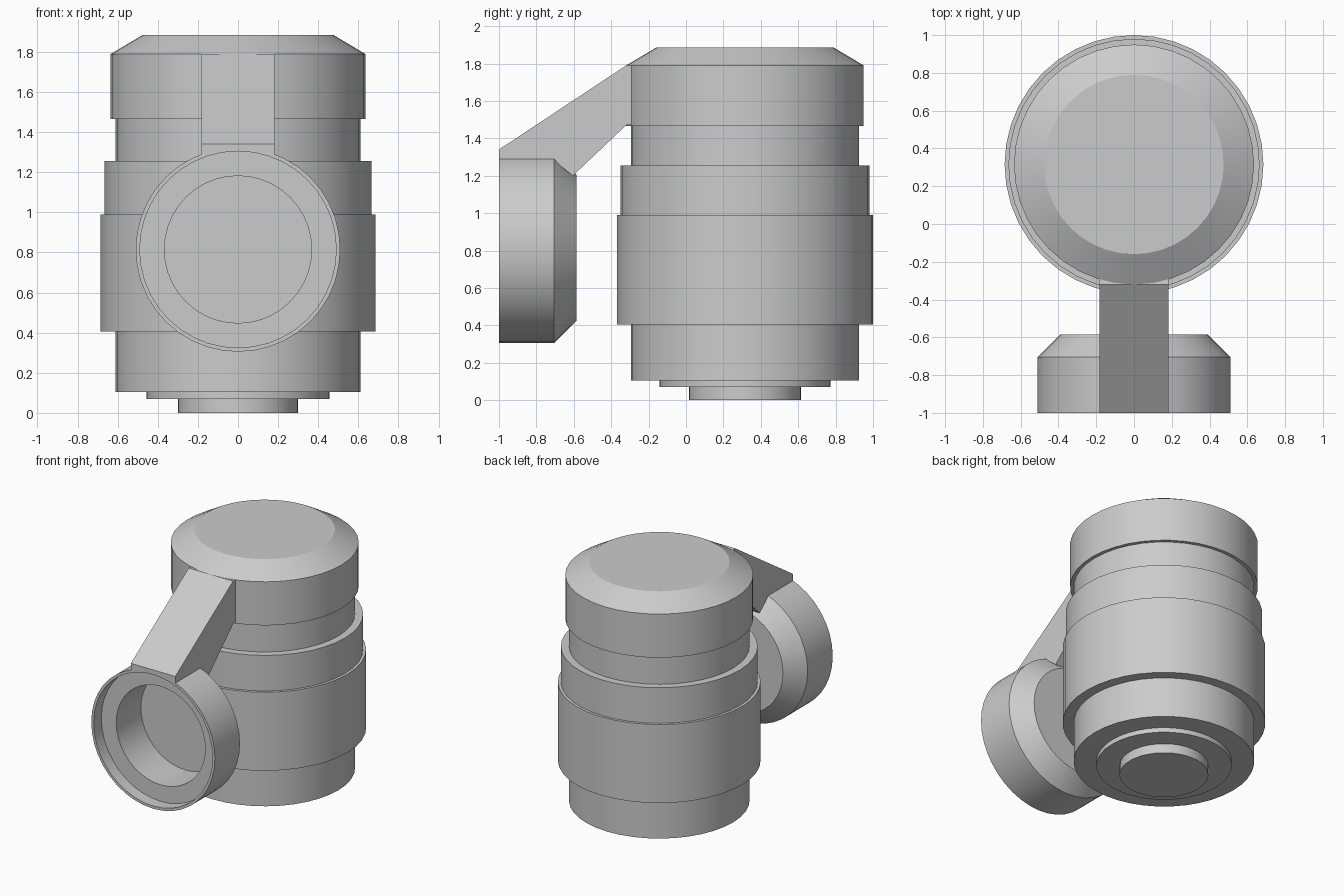
import bpy, bmesh, math
from mathutils import Matrix, Vector

cube = bpy.data.objects.get("Cube")
if cube:
    bpy.data.objects.remove(cube)

grey = bpy.data.materials.new("plain grey")
grey.use_nodes = True
colour = (0.6, 0.6, 0.6, 1)
grey.diffuse_color = colour
grey.node_tree.nodes["Principled BSDF"].inputs["Base Color"].default_value = colour


def finish(bm, name):
    bmesh.ops.recalc_face_normals(bm, faces=bm.faces)
    mesh = bpy.data.meshes.new(name)
    bm.to_mesh(mesh)
    bm.free()
    mesh.materials.append(grey)
    obj = bpy.data.objects.new(name, mesh)
    bpy.context.collection.objects.link(obj)
    bpy.ops.object.select_all(action='DESELECT')
    obj.select_set(True)
    bpy.context.view_layer.objects.active = obj
    bpy.ops.object.shade_smooth_by_angle(angle=math.radians(30))
    return obj


def lathe(name, profile, matrix, sides=40):
    """Closed solid from (radius, height) rings, capped at both ends."""
    bm = bmesh.new()
    rings = []
    for r, h in profile:
        rings.append([bm.verts.new(matrix @ Vector((
            r * math.cos(math.tau * i / sides), r * math.sin(math.tau * i / sides), h)))
            for i in range(sides)])
    for a, b in zip(rings, rings[1:]):
        for i in range(sides):
            j = (i + 1) % sides
            bm.faces.new((a[i], a[j], b[j], b[i]))
    bm.faces.new(rings[0])
    bm.faces.new(rings[-1])
    return finish(bm, name)


# Stepped upright housing
upright = Matrix.Translation((0, 0.315, 0))
lathe("housing", [(0.30, 0), (0.30, 0.07), (0.457, 0.07), (0.457, 0.105),
                  (0.61, 0.105), (0.61, 0.405), (0.685, 0.405), (0.685, 0.99),
                  (0.665, 0.99), (0.665, 1.255), (0.61, 1.255), (0.61, 1.5)], upright)

# Bevelled cap
lathe("cap", [(0.635, 1.465), (0.635, 1.79), (0.475, 1.885)], upright)

# Hollow front drum, lying along y
DRUM_Z = 0.815
lying = Matrix.Translation((0, 0, DRUM_Z)) @ Matrix.Rotation(math.radians(-90), 4, 'X')
lathe("front_drum", [(0.39, -0.585), (0.51, -0.705), (0.51, -1), (0.49, -1),
                     (0.49, -0.91), (0.367, -0.91), (0.367, -0.62)], lying)

# Sloping arm, its underside fitted to the drum
bm = bmesh.new()
slices = []
for k in range(-4, 5):
    x = 0.183 * k / 4
    seat = DRUM_Z + math.sqrt(0.5 ** 2 - x * x)
    outline = [(-0.25, 1.785), (-0.32, 1.79), (-1, 1.34), (-1, seat), (-0.705, seat),
               (-0.605, 1.2), (-0.32, 1.47), (-0.25, 1.475)]
    slices.append([bm.verts.new((x, y, z)) for y, z in outline])
for a, b in zip(slices, slices[1:]):
    for i in range(len(a)):
        j = (i + 1) % len(a)
        bm.faces.new((a[i], a[j], b[j], b[i]))
bm.faces.new(slices[0])
bm.faces.new(slices[-1])
finish(bm, "arm")
